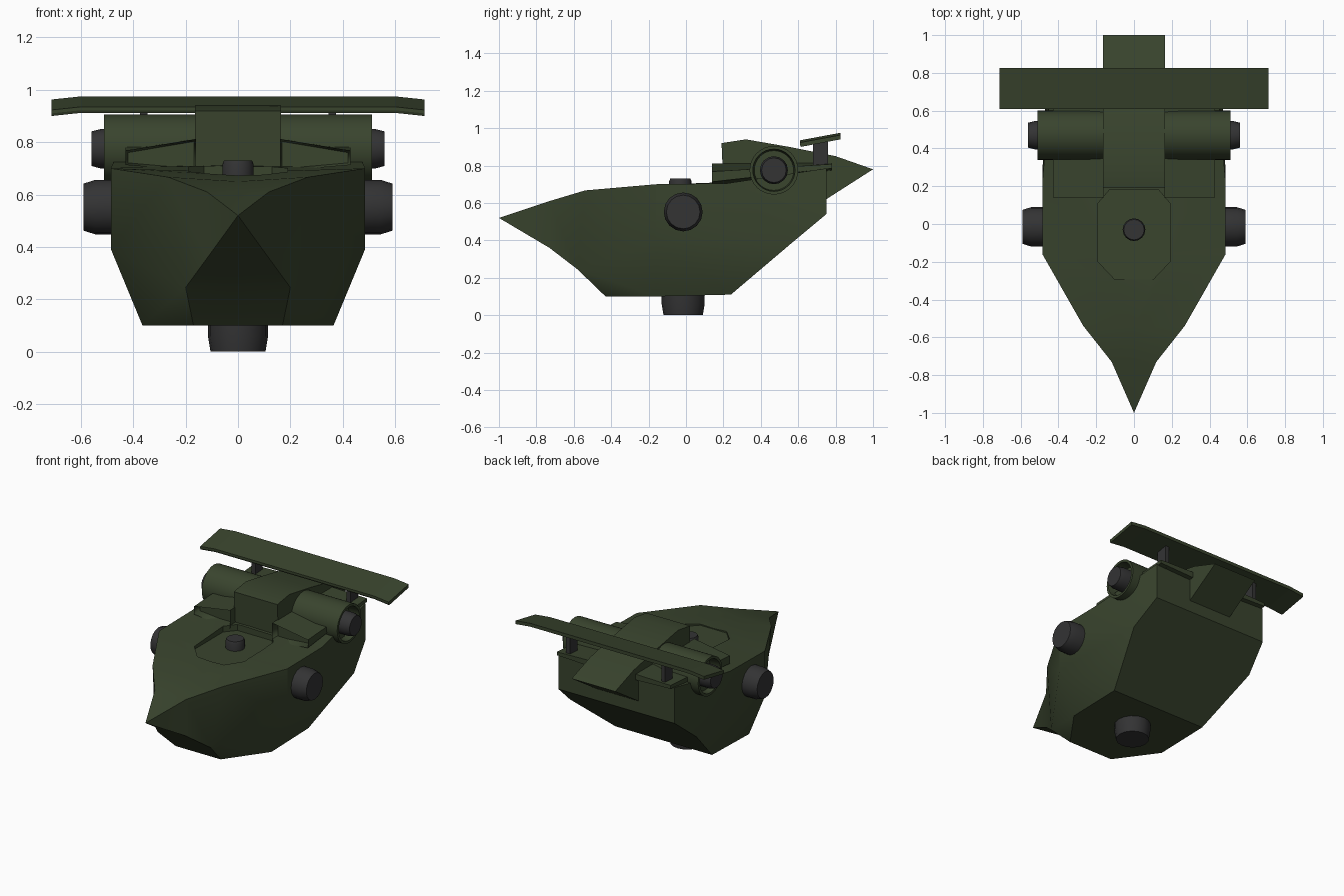
import bpy, bmesh, math
from mathutils import Vector

if "Cube" in bpy.data.objects:
    bpy.data.objects.remove(bpy.data.objects["Cube"])


def material(name, rgb):
    m = bpy.data.materials.new(name)
    m.diffuse_color = (*rgb, 1)
    m.use_nodes = True
    m.node_tree.nodes["Principled BSDF"].inputs["Base Color"].default_value = m.diffuse_color
    return m


GREEN = material("dark green", (0.041, 0.058, 0.027))
GREY = material("charcoal", (0.033, 0.033, 0.034))


def make(name, verts, faces, mat, angle=30):
    mesh = bpy.data.meshes.new(name)
    mesh.from_pydata([tuple(v) for v in verts], [], faces)
    bm = bmesh.new()
    bm.from_mesh(mesh)
    bmesh.ops.remove_doubles(bm, verts=bm.verts, dist=1e-5)
    bmesh.ops.recalc_face_normals(bm, faces=bm.faces)
    bm.to_mesh(mesh)
    bm.free()
    mesh.materials.append(mat)
    ob = bpy.data.objects.new(name, mesh)
    bpy.context.collection.objects.link(ob)
    smooth(ob, angle)
    return ob


def smooth(ob, angle=30):
    bpy.ops.object.select_all(action='DESELECT')
    bpy.context.view_layer.objects.active = ob
    ob.select_set(True)
    bpy.ops.object.shade_smooth_by_angle(angle=math.radians(angle))


def lathe(name, origin, axis, profile, mat, n=16):
    """Rings of (distance along axis, radius), capped at both ends."""
    q = Vector(axis).to_track_quat('Z', 'Y')
    verts, faces = [], []
    for d, r in profile:
        for i in range(n):
            a = 2 * math.pi * i / n
            verts.append(Vector(origin) + q @ Vector((r * math.cos(a), r * math.sin(a), d)))
    for k in range(len(profile) - 1):
        for i in range(n):
            j = (i + 1) % n
            faces.append((k * n + i, k * n + j, k * n + n + j, k * n + n + i))
    last = (len(profile) - 1) * n
    faces += [tuple(range(n)), tuple(range(last, last + n))]
    return make(name, verts, faces, mat)


def loft(name, sections, mat, angle=30):
    """Join equal closed sections and cap both ends."""
    n = len(sections[0])
    verts = [v for s in sections for v in s]
    faces = [(k * n + i, k * n + (i + 1) % n, k * n + n + (i + 1) % n, k * n + n + i)
             for k in range(len(sections) - 1) for i in range(n)]
    last = (len(sections) - 1) * n
    faces += [tuple(range(n)), tuple(range(last, last + n))]
    return make(name, verts, faces, mat, angle)


# Hull: named points of the right half, mirrored to the left
P = {
    'N': (0, -1, .52),
    'C1': (0, -.73, .605), 'C2': (0, -.55, .65), 'C4': (0, -.16, .685),
    'C5': (0, .24, .712), 'C6': (0, .75, .785),
    'T1': (.118, -.73, .61), 'T2': (.268, -.54, .667), 'T4': (.485, -.16, .70),
    'T5': (.485, .22, .705), 'T6': (.44, .75, .785),
    'B1': (.116, -.73, .36), 'B2': (.2, -.58, .245), 'B3': (.17, -.43, .1),
    'M4': (.485, -.16, .39), 'M6': (.478, .57, .39),
    'B4': (.365, -.16, .1), 'B5': (.365, .24, .11), 'R': (.44, .75, .54),
    'D1': (0, -.73, .36), 'D2': (0, -.58, .245), 'D3': (0, -.43, .1),
    'D5': (0, .24, .11), 'DM': (0, .57, .39), 'DR': (0, .75, .54),
}
PATCHES = ["N C1 T1", "C1 C2 T2 T1", "C2 C4 T4 T2", "C4 C5 T5 T4", "C5 C6 T6 T5",
           "N T1 B1", "T1 T2 B2 B1", "T2 T4 M4", "T2 M4 B2", "M4 B4 B2", "B4 B3 B2",
           "T4 T5 M6 M4", "T5 T6 R M6", "M4 M6 B5 B4",
           "N B1 D1", "B1 B2 D2 D1", "B2 B3 D3 D2", "B3 B4 B5 D5 D3",
           "B5 M6 DM D5", "M6 R DR DM", "R T6 C6 DR"]
keys = list(P)
verts = [P[k] for k in keys] + [(-P[k][0], *P[k][1:]) for k in keys]
half = [[keys.index(k) for k in p.split()] for p in PATCHES]
hull = make("hull", verts, half + [[i + len(keys) for i in reversed(f)] for f in half], GREEN)

# Shallow octagonal hatch well cut into the deck
octagon = [(.19, -.20), (.19, .11), (.13, .18), (-.13, .18),
           (-.19, .11), (-.19, -.20), (-.10, -.295), (.10, -.295)]
cutter = loft("hatch_cutter", [[(x, y, z) for x, y in octagon] for z in (.668, .9)], GREEN)
cutter.hide_render = True
mod = hull.modifiers.new("hatch well", 'BOOLEAN')
mod.object = cutter
mod.operation = 'DIFFERENCE'
mod.solver = 'EXACT'
bpy.context.view_layer.objects.active = hull
bpy.ops.object.modifier_apply(modifier=mod.name)
bpy.data.objects.remove(cutter)
smooth(hull)

# Central engine cover
cover = [(.2, .69), (.19, .92), (.32, .94), (.55, .90), (.8, .85), (1, .78), (.75, .62), (.6, .6)]
loft("engine_cover", [[(x, y, z) for y, z in cover] for x in (-.165, .165)], GREEN, 20)

# Hatch knob and belly thruster
lathe("hatch_knob", (0, -.03, .66), (0, 0, 1), [(0, .06), (.055, .06), (.07, .054)], GREY)
lathe("belly_thruster", (0, -.015, .13), (0, 0, -1), [(0, .115), (.07, .115), (.13, .105)], GREY)

for s, side in ((1, "right"), (-1, "left")):
    # Wedge-shaped rear deck with a recessed front opening
    front = [(.16, .14, .69), (.43, .14, .713), (.43, .14, .768), (.16, .14, .812)]
    back = [(.16, .78, .775), (.43, .78, .785), (.43, .78, .808), (.16, .78, .815)]
    deck = loft(side + "_rear_deck", [[(s * x, y, z) for x, y, z in sec] for sec in (front, back)], GREEN, 10)
    bm = bmesh.new()
    bm.from_mesh(deck.data)
    face = min(bm.faces, key=lambda f: f.calc_center_median().y)
    bmesh.ops.inset_region(bm, faces=[face], thickness=.012)
    bmesh.ops.translate(bm, verts=face.verts, vec=(0, .05, 0))
    bm.to_mesh(deck.data)
    bm.free()

    # Engine drum with hollow rim and its hub
    lathe(side + "_engine_drum", (0, .47, .775), (s, 0, 0),
          [(.15, .13), (.512, .13), (.512, .113), (.44, .105)], GREEN, 32)
    lathe(side + "_engine_hub", (0, .47, .775), (s, 0, 0),
          [(.43, .075), (.525, .075), (.56, .066)], GREY)

    # Side thruster
    lathe(side + "_side_thruster", (0, -.015, .552), (s, 0, 0),
          [(.45, .104), (.545, .104), (.59, .09)], GREY)

    # Wing strut
    strut = [(.345, .68), (.375, .68), (.375, .76), (.345, .76)]
    loft(side + "_wing_strut", [[(s * x, y, z + (y - .68) * .19 * (z > .9)) for x, y in strut]
                                for z in (.78, .932)], GREY)

# Tilted rear wing with drooping tips
wing = [(.61, .922), (.615, .912), (.825, .952), (.825, .975), (.61, .935)]
loft("rear_wing", [[(x, y, z - drop) for y, z in wing]
                   for x, drop in ((-.713, .012), (-.6, 0), (.6, 0), (.713, .012))], GREEN, 4)
